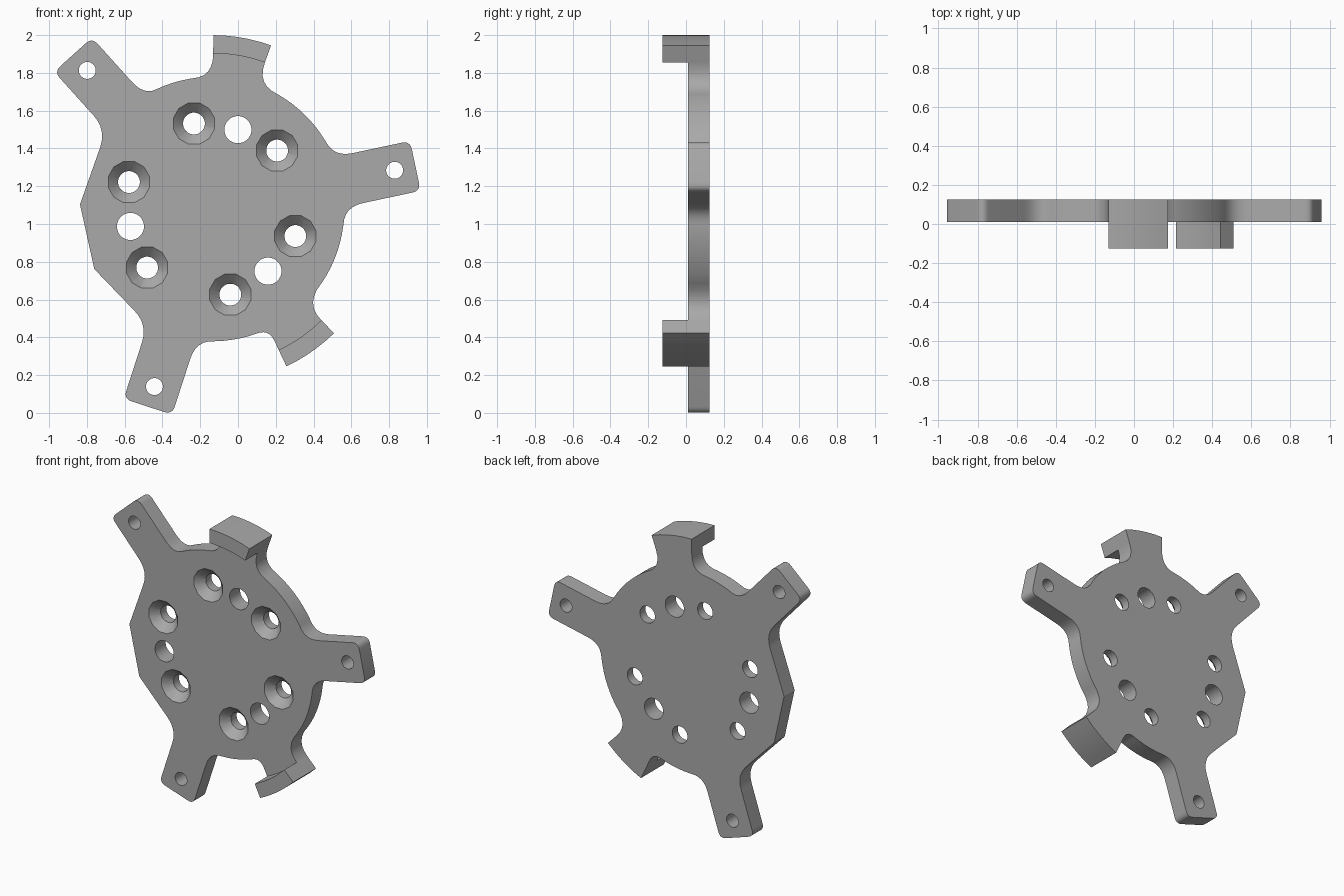
import bpy, bmesh, math
from mathutils import Vector

if "Cube" in bpy.data.objects:
    bpy.data.objects.remove(bpy.data.objects["Cube"])

CENTRE = Vector((-0.137, 1.079))
DISC, LUG_IN, LUG_OUT = 0.70, 0.825, 0.921
FRONT, BACK, LUG_FRONT = 0.01, 0.125, -0.125
ARM_HALF, ARM_TIP = 0.135, 1.1
ARM_ANGLES = (12, 132, 252)
LUGS = ((70.2, 89.6), (295.3, 314.5))

grey = bpy.data.materials.new("plain_grey")
grey.use_nodes = True
grey.diffuse_color = (0.4, 0.4, 0.4, 1)
grey.node_tree.nodes["Principled BSDF"].inputs["Base Color"].default_value = (0.4, 0.4, 0.4, 1)


def polar(radius, degrees):
    a = math.radians(degrees)
    return CENTRE + radius * Vector((math.cos(a), math.sin(a)))


def arc(radius, start, end, step=4):
    n = max(1, round(abs(end - start) / step))
    return [polar(radius, start + (end - start) * i / n) for i in range(n + 1)]


def rounded(corners, steps=6):
    """Outline from (point, setback) pairs, rounding corners that have a setback."""
    result = []
    for i, (p, setback) in enumerate(corners):
        if not setback:
            result.append(p)
            continue
        ends = []
        for q in (corners[i - 1][0], corners[(i + 1) % len(corners)][0]):
            ends.append(p + (q - p).normalized() * min(setback, 0.98 * (q - p).length))
        for k in range(steps + 1):
            t = k / steps
            result.append(ends[0] * (1 - t) ** 2 + p * 2 * t * (1 - t) + ends[1] * t * t)
    return result


def add_rings(bm, rings):
    """Closed solid through rings of (outline, y)."""
    loops = [[bm.verts.new((p.x, y, p.y)) for p in outline] for outline, y in rings]
    for a, b in zip(loops, loops[1:]):
        for i in range(len(a)):
            j = (i + 1) % len(a)
            bm.faces.new((a[i], a[j], b[j], b[i]))
    bm.faces.new(loops[0][::-1])
    bm.faces.new(loops[-1])


def make_object(name, solids):
    bm = bmesh.new()
    for rings in solids:
        add_rings(bm, rings)
    bmesh.ops.recalc_face_normals(bm, faces=bm.faces)
    mesh = bpy.data.meshes.new(name)
    bm.to_mesh(mesh)
    bm.free()
    mesh.materials.append(grey)
    obj = bpy.data.objects.new(name, mesh)
    bpy.context.collection.objects.link(obj)
    return obj


def circle(centre, radius, sides):
    turn = math.tau / sides
    return [centre + radius * Vector((math.cos((i + 0.5) * turn), math.sin((i + 0.5) * turn)))
            for i in range(sides)]


def arm(degrees):
    a = math.radians(degrees)
    along, across = Vector((math.cos(a), math.sin(a))), Vector((-math.sin(a), math.cos(a)))
    base = math.sqrt(DISC ** 2 - ARM_HALF ** 2)
    return [(CENTRE + along * r + across * s * ARM_HALF, d)
            for r, s, d in ((base, -1, 0.1), (ARM_TIP, -1, 0.045), (ARM_TIP, 1, 0.045), (base, 1, 0.1))]


def neck(start, end, first_setback, last_setback):
    rim = [(p, 0) for p in arc(LUG_IN, start, end)]
    return [(polar(DISC, start), first_setback)] + rim + [(polar(DISC, end), last_setback)]


def rim(start, end, before=8, after=8):
    return [(p, 0) for p in arc(DISC, start + before, end - after)]


# Plate outline: disc, three arms, two lug necks and the flat-sided edge
BASE = math.degrees(math.asin(ARM_HALF / DISC))
top, low = LUGS
outline = (
    arm(12) + rim(12 + BASE, top[0], 8, 10)
    + neck(*top, 0.13, 0.12) + rim(top[1], 132 - BASE, 9, 6)
    + arm(132) + [(polar(DISC, 178), 0), (polar(DISC, 207), 0)]
    + arm(252) + rim(252 + BASE, low[0], 8, 6)
    + neck(*low, 0.07, 0.14) + rim(low[1], 372 - BASE, 12, 8)
)
shape = rounded(outline)
plate = make_object("mounting_plate", [[(shape, FRONT), (shape, BACK)]])

# Holes: arm tips, plain disc holes and countersunk screw holes
bores, sinks = [], []


def bore(centre, radius, sides=24):
    ring = circle(centre, radius, sides)
    bores.append([(ring, FRONT - 0.1), (ring, BACK + 0.1)])


for degrees in ARM_ANGLES:
    bore(polar(0.988, degrees), 0.045)
    bore(polar(0.442, degrees + 60), 0.072)
for i in range(6):
    c = polar(0.463, 42 + 60 * i)
    bore(c, 0.058)
    sinks.append([(circle(c, 0.123, 12), FRONT - 0.01), (circle(c, 0.058, 12), FRONT + 0.055)])

for name, solids in (("bore_cutter", bores), ("countersink_cutter", sinks)):
    cutter = make_object(name, solids)
    cutter.hide_render = True
    cut = plate.modifiers.new(name, 'BOOLEAN')
    cut.operation, cut.solver, cut.object = 'DIFFERENCE', 'EXACT', cutter
    bpy.context.view_layer.objects.active = plate
    bpy.ops.object.modifier_apply(modifier=name)
    bpy.data.objects.remove(cutter)

# Thick curved lugs at the ends of the necks
parts = [plate]
for name, (start, end) in zip(("upper_lug", "lower_lug"), LUGS):
    ring = arc(LUG_IN, start, end) + arc(LUG_OUT, end, start)
    parts.append(make_object(name, [[(ring, LUG_FRONT), (ring, BACK)]]))

# Smooth the curved walls, keep the rims crisp
for obj in parts:
    bpy.ops.object.select_all(action='DESELECT')
    obj.select_set(True)
    bpy.context.view_layer.objects.active = obj
    bpy.ops.object.shade_smooth_by_angle(angle=math.radians(25))
